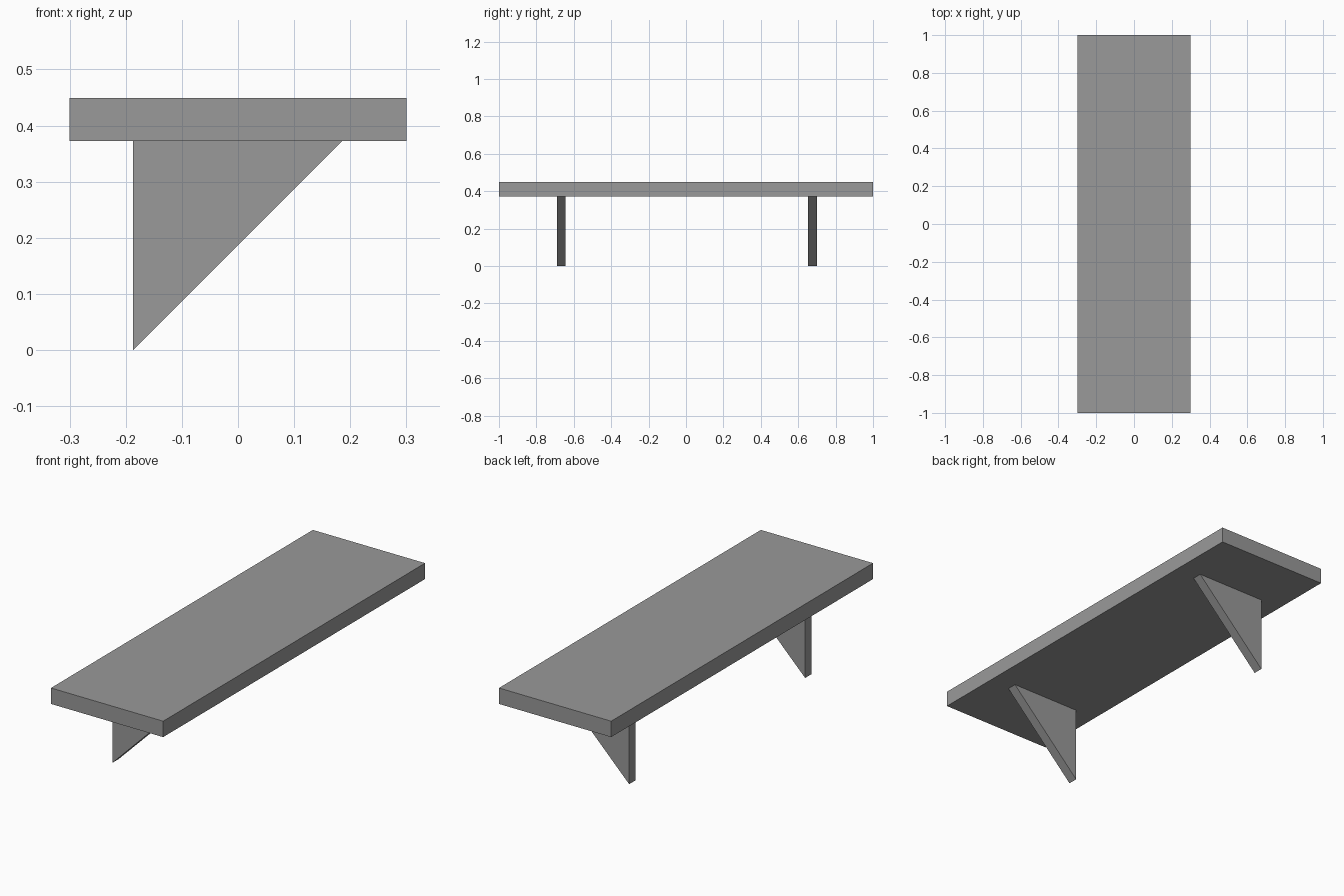
import bpy
import bmesh

cube = bpy.data.objects.get("Cube")
if cube:
    bpy.data.objects.remove(cube, do_unlink=True)

grey = bpy.data.materials.new("mid grey")
grey.use_nodes = True
colour = (0.32, 0.32, 0.32, 1)
grey.diffuse_color = colour
grey.node_tree.nodes["Principled BSDF"].inputs["Base Color"].default_value = colour


def extruded_profile(name, profile, y_start, y_end):
    """Extrude an (x, z) outline along y."""
    bm = bmesh.new()
    face = bm.faces.new([bm.verts.new((x, y_start, z)) for x, z in profile])
    result = bmesh.ops.extrude_face_region(bm, geom=[face])
    moved = [v for v in result["geom"] if isinstance(v, bmesh.types.BMVert)]
    bmesh.ops.translate(bm, verts=moved, vec=(0, y_end - y_start, 0))
    bmesh.ops.recalc_face_normals(bm, faces=bm.faces)
    mesh = bpy.data.meshes.new(name)
    bm.to_mesh(mesh)
    bm.free()
    mesh.materials.append(grey)
    obj = bpy.data.objects.new(name, mesh)
    bpy.context.collection.objects.link(obj)
    return obj


underside, top = 0.372, 0.449
half_width, half_length = 0.3, 1.0
wall_x = -0.187
thickness = 0.048

# Shelf board
extruded_profile(
    "shelf_board",
    [(-half_width, underside), (half_width, underside),
     (half_width, top), (-half_width, top)],
    -half_length, half_length)

# Triangular brackets under the board
bracket = [(wall_x, 0), (wall_x + underside, underside), (wall_x, underside)]
for name, y in (("front_bracket", -0.667), ("back_bracket", 0.677)):
    extruded_profile(name, bracket, y - thickness / 2, y + thickness / 2)
